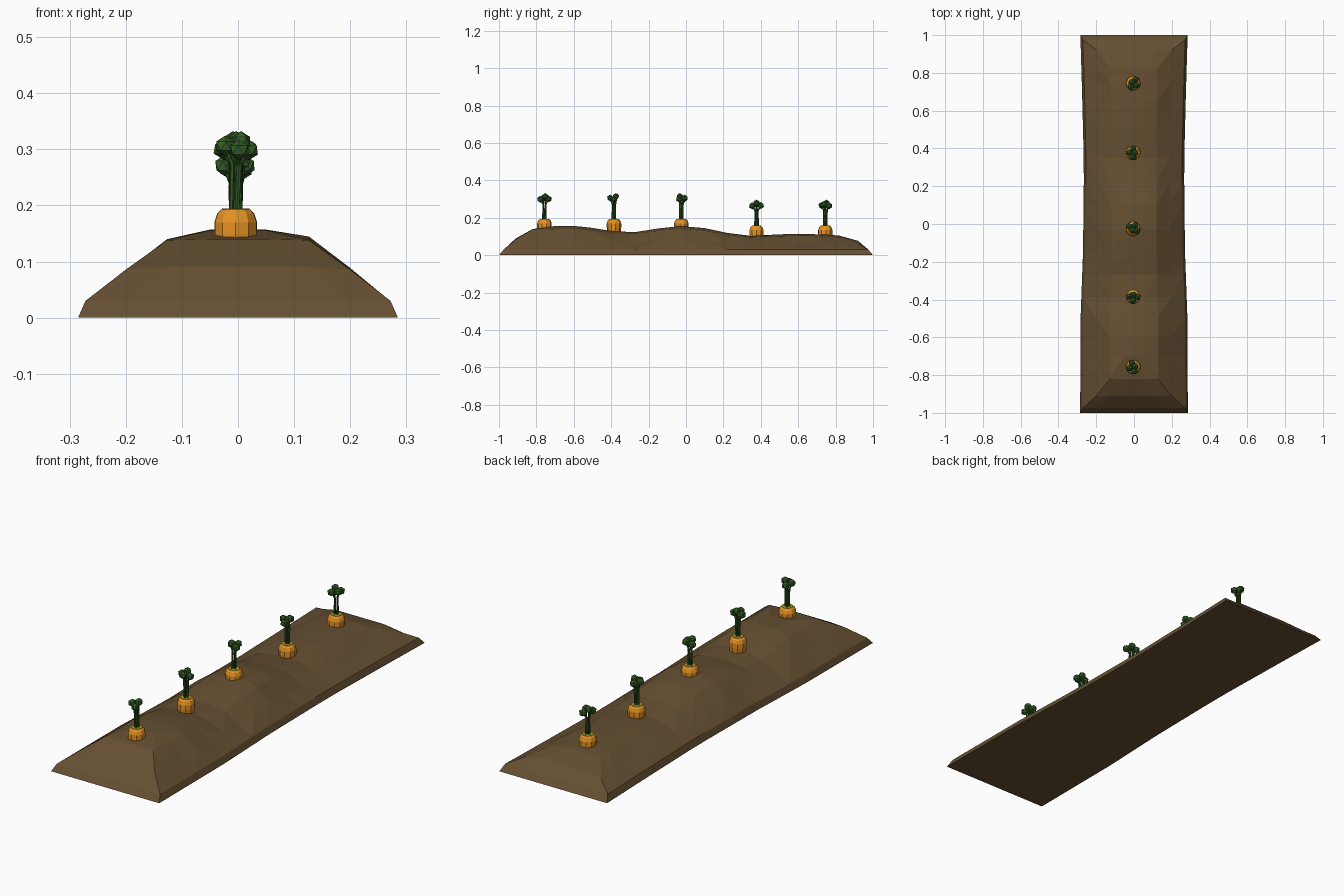
import bpy, bmesh, math, random
from mathutils import Vector, Matrix

if "Cube" in bpy.data.objects:
    bpy.data.objects.remove(bpy.data.objects["Cube"])

random.seed(4)


def material(name, rgb):
    m = bpy.data.materials.new(name)
    m.diffuse_color = (*rgb, 1)
    m.use_nodes = True
    m.node_tree.nodes["Principled BSDF"].inputs["Base Color"].default_value = m.diffuse_color
    return m


SOIL = material("soil", (0.13, 0.078, 0.031))
ORANGE = material("orange", (0.78, 0.29, 0.018))
CROWN = material("crown", (0.36, 0.33, 0.03))
STEM = material("stem_green", (0.03, 0.1, 0.015))
LEAF = material("leaf_green", (0.035, 0.115, 0.02))


def finish(bm, name, mat):
    bmesh.ops.recalc_face_normals(bm, faces=bm.faces)
    me = bpy.data.meshes.new(name)
    bm.to_mesh(me)
    bm.free()
    me.materials.append(mat)
    ob = bpy.data.objects.new(name, me)
    bpy.context.collection.objects.link(ob)
    return ob


def interp(pts, t):
    for (a, va), (b, vb) in zip(pts, pts[1:]):
        if t <= b:
            return va + (vb - va) * (t - a) / (b - a)
    return pts[-1][1]


# Soil mound: cross-section scaled along an undulating ridge, with hipped ends
section = [(0.285, 0), (0.272, 0.03), (0.2, 0.086), (0.127, 0.138), (0.05, 0.152)]
section = [(-x, z) for x, z in section] + section[::-1]
ridge = [(-1, 0.15), (-0.75, 0.153), (-0.65, 0.159), (-0.55, 0.155), (-0.4, 0.128),
         (-0.27, 0.124), (-0.15, 0.143), (-0.03, 0.156), (0.1, 0.145), (0.25, 0.113),
         (0.35, 0.103), (0.5, 0.112), (0.7, 0.114), (0.82, 0.105), (1, 0.1)]
cap = [(-1, 0), (-0.975, 0.03), (-0.91, 0.09), (-0.82, 0.14), (-0.75, 0.2),
       (0.82, 0.2), (0.82001, 0.108), (0.92, 0.077), (0.975, 0.03), (1, 0)]
width = [(-1, 0.285), (-0.5, 0.283), (-0.15, 0.27), (0.3, 0.265), (0.7, 0.275), (1, 0.284)]
rows = [-1, -0.975, -0.91, -0.82, -0.7, -0.6, -0.5, -0.39, -0.27, -0.15, -0.03, 0.1,
        0.22, 0.35, 0.5, 0.65, 0.75, 0.82, 0.92, 0.975, 1]

bm = bmesh.new()
grid = []
for y in rows:
    row = []
    for x, z in section:
        if z > 0.03:
            z = 0.03 + (z - 0.03) * (interp(ridge, y) - 0.03) / 0.122
            if 0.06 < abs(x) < 0.25 and abs(y) < 0.8:
                z += random.uniform(-0.006, 0.003)
        z = min(z, interp(cap, y))
        row.append(bm.verts.new((x * interp(width, y) / 0.285, y, z)))
    grid.append(row)
for r0, r1 in zip(grid, grid[1:]):
    for i in range(len(section) - 1):
        a, b, c, d = r0[i], r0[i + 1], r1[i + 1], r1[i]
        # split each quad along its convex diagonal
        if a.co.z + c.co.z >= b.co.z + d.co.z:
            bm.faces.new((a, b, c))
            bm.faces.new((a, c, d))
        else:
            bm.faces.new((a, b, d))
            bm.faces.new((b, c, d))
edge = [r[0] for r in grid] + grid[-1][1:] + [r[-1] for r in grid[-2::-1]] + grid[0][-2:0:-1]
bm.faces.new(edge)
finish(bm, "soil_mound", SOIL)


def lathe(bm, profile, sides):
    rings = [[bm.verts.new((r * math.cos(math.tau * k / sides),
                            r * math.sin(math.tau * k / sides), z)) for k in range(sides)]
             for r, z in profile]
    for a, b in zip(rings, rings[1:]):
        for k in range(sides):
            n = (k + 1) % sides
            bm.faces.new((a[k], a[n], b[n], b[k]))
    bm.faces.new(rings[0])
    bm.faces.new(rings[-1])


def tube(bm, p, q, r):
    d = q - p
    mat = Matrix.Translation((p + q) / 2) @ d.to_track_quat('Z', 'Y').to_matrix().to_4x4()
    bmesh.ops.create_cone(bm, cap_ends=True, segments=6, radius1=r, radius2=r,
                          depth=d.length, matrix=mat)


def polar(r, a, z):
    return Vector((r * math.cos(a), r * math.sin(a), z))


def carrot(n, y, top, turn):
    parts = []
    # root: shoulder above the soil, tapering below
    bm = bmesh.new()
    lathe(bm, [(0.008, 0.02 - top), (0.035, -0.08), (0.039, -0.045), (0.039, -0.024),
               (0.034, -0.009), (0.026, -0.001)], 10)
    parts.append(finish(bm, f"carrot_root_{n}", ORANGE))
    # crown disc
    bm = bmesh.new()
    lathe(bm, [(0.025, -0.003), (0.025, 0.0005)], 10)
    parts.append(finish(bm, f"carrot_crown_{n}", CROWN))
    # stems, each ending in a faceted leaf ball
    stems, leaves = bmesh.new(), bmesh.new()
    for k, (r, z) in enumerate([(0.01, 0.12), (0.023, 0.107), (0.02, 0.112), (0.023, 0.105)]):
        a = k * math.tau / 4
        base, mid, tip = polar(0.008, a, -0.002), polar(0.0085, a + 0.5, 0.078), polar(r, a, z)
        tube(stems, base, mid, 0.0046)
        tube(stems, mid, tip, 0.0042)
        bmesh.ops.create_icosphere(leaves, subdivisions=1, radius=0.0185,
                                   matrix=Matrix.Translation(tip) @ Matrix.Rotation(k, 4, 'Z'))
    parts.append(finish(stems, f"carrot_stems_{n}", STEM))
    parts.append(finish(leaves, f"carrot_leaves_{n}", LEAF))
    for ob in parts:
        ob.location = (-0.004, y, top)
        ob.rotation_euler.z = turn


# Row of five carrots
for n, (y, top, turn) in enumerate([(-0.757, 0.194, 0.3), (-0.385, 0.194, 1.5), (-0.025, 0.194, 4.2),
                                    (0.377, 0.159, 0.0), (0.745, 0.159, 2.6)], 1):
    carrot(n, y, top, turn)
